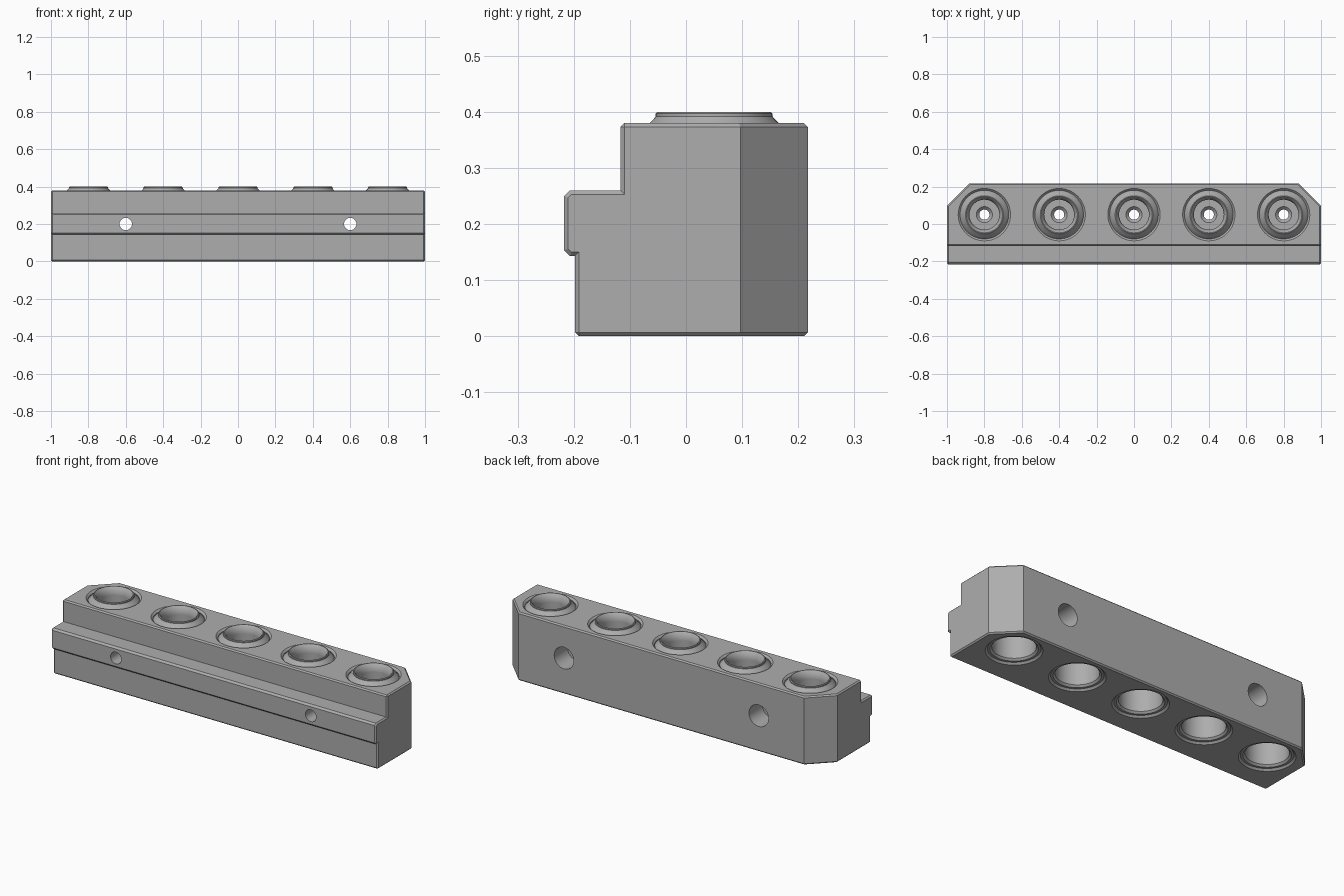
import bpy, bmesh, math
from mathutils import Matrix, Vector

cube = bpy.data.objects.get("Cube")
if cube:
    bpy.data.objects.remove(cube, do_unlink=True)

grey = bpy.data.materials.new("grey plastic")
grey.use_nodes = True
colour = (0.42, 0.42, 0.42, 1)
grey.diffuse_color = colour
grey.node_tree.nodes["Principled BSDF"].inputs["Base Color"].default_value = colour


def make_object(name, bm):
    bmesh.ops.recalc_face_normals(bm, faces=bm.faces[:])
    mesh = bpy.data.meshes.new(name)
    bm.to_mesh(mesh)
    bm.free()
    mesh.materials.append(grey)
    obj = bpy.data.objects.new(name, mesh)
    bpy.context.collection.objects.link(obj)
    return obj


def lathe(name, profile, matrix, closed=False, steps=64):
    """Spin (radius, height) points about the local z axis."""
    bm = bmesh.new()
    verts = [bm.verts.new((r, 0, z)) for r, z in profile]
    edges = [bm.edges.new(pair) for pair in zip(verts, verts[1:])]
    if closed:
        edges.append(bm.edges.new((verts[-1], verts[0])))
    bmesh.ops.spin(bm, geom=verts + edges, cent=(0, 0, 0), axis=(0, 0, 1),
                   angle=math.tau, steps=steps, use_merge=True)
    bmesh.ops.remove_doubles(bm, verts=bm.verts[:], dist=1e-5)
    bm.transform(matrix)
    return make_object(name, bm)


def smooth(obj):
    bpy.ops.object.select_all(action="DESELECT")
    obj.select_set(True)
    bpy.context.view_layer.objects.active = obj
    bpy.ops.object.shade_smooth_by_angle(angle=math.radians(25))


# Rack body: stepped side profile run along x
side = [(-.198, 0), (.217, 0), (.217, .38), (-.117, .38), (-.117, .26),
        (-.207, .26), (-.217, .25), (-.217, .153), (-.207, .143), (-.198, .143)]
bm = bmesh.new()
face = bm.faces.new([bm.verts.new((-1, y, z)) for y, z in side])
grown = bmesh.ops.extrude_face_region(bm, geom=[face])["geom"]
bmesh.ops.translate(bm, vec=(2, 0, 0),
                    verts=[v for v in grown if isinstance(v, bmesh.types.BMVert)])

# Clip the two back corners
for sx in (-1, 1):
    cut = bmesh.ops.bisect_plane(bm, geom=bm.verts[:] + bm.edges[:] + bm.faces[:],
                                 plane_co=(sx, .097, 0), plane_no=(sx, 1, 0),
                                 clear_outer=True)["geom_cut"]
    bmesh.ops.edgeloop_fill(bm, edges=[e for e in cut if isinstance(e, bmesh.types.BMEdge)])
bmesh.ops.recalc_face_normals(bm, faces=bm.faces[:])

# Fine chamfer on the outer square edges
outer = [e for e in bm.edges if e.calc_face_angle_signed(0) > math.radians(60)]
bmesh.ops.bevel(bm, geom=outer, offset=.007, segments=1, profile=.5, affect="EDGES")
body = make_object("rack_body", bm)

# Socket bores, open at both ends with a thin pierced web between
bore = [(0, -.01), (.15, -.01), (.13, .01), (.118, .01), (.108, .02), (.108, .18),
        (.027, .18), (.027, .2), (.043, .216), (.08, .216), (.08, .36),
        (.13, .36), (.13, .37), (.15, .39), (0, .39)]
lip = [(.08, .355), (.135, .355), (.13, .365), (.115, .38), (.107, .388), (.104, .392),
       (.104, .397), (.101, .4), (.097, .4), (.09, .393), (.08, .37)]
cutters = []
for i in range(5):
    place = Matrix.Translation((.4 * i - .8, .05, 0))
    cutters.append(lathe("bore_cutter", bore, place))
    smooth(lathe(f"socket_lip_{i + 1}", lip, place, closed=True))

# Counterbored screw holes, entered from the back
screw = [(0, -.3), (.033, -.3), (.033, .1), (.06, .1), (.06, .3), (0, .3)]
for sx in (-1, 1):
    place = Matrix.Translation((.6 * sx, 0, .2)) @ Matrix.Rotation(-math.pi / 2, 4, "X")
    cutters.append(lathe("screw_cutter", screw, place, steps=48))

for cutter in cutters:
    cutter.hide_render = True
    mod = body.modifiers.new("cut", "BOOLEAN")
    mod.operation, mod.solver, mod.object = "DIFFERENCE", "EXACT", cutter
bpy.context.view_layer.update()
graph = bpy.context.evaluated_depsgraph_get()
carved = bpy.data.meshes.new_from_object(body.evaluated_get(graph))
body.modifiers.clear()
body.data = carved
for cutter in cutters:
    bpy.data.objects.remove(cutter, do_unlink=True)
smooth(body)
